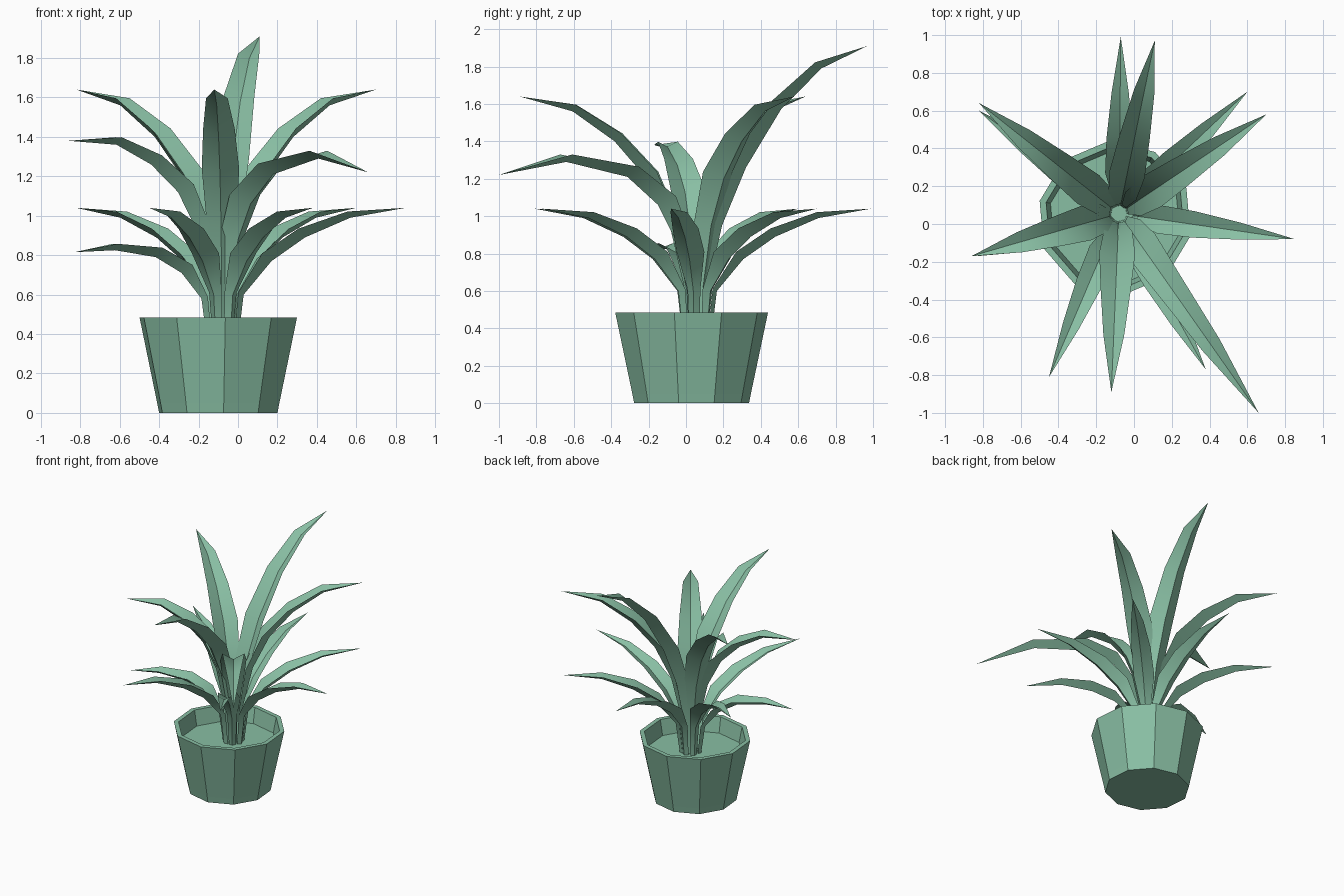
import bpy, bmesh, math
from mathutils import Vector

if "Cube" in bpy.data.objects:
    bpy.data.objects.remove(bpy.data.objects["Cube"])

mat = bpy.data.materials.new("green")
mat.diffuse_color = (0.25, 0.52, 0.37, 1)
mat.use_nodes = True
mat.node_tree.nodes["Principled BSDF"].inputs["Base Color"].default_value = mat.diffuse_color


def make_object(name, bm, smooth=False):
    bmesh.ops.recalc_face_normals(bm, faces=bm.faces)
    me = bpy.data.meshes.new(name)
    bm.to_mesh(me)
    bm.free()
    ob = bpy.data.objects.new(name, me)
    bpy.context.collection.objects.link(ob)
    me.materials.append(mat)
    if smooth:
        bpy.ops.object.select_all(action='DESELECT')
        ob.select_set(True)
        bpy.context.view_layer.objects.active = ob
        bpy.ops.object.shade_smooth_by_angle(angle=math.radians(35))
    return ob


# Ten-sided pot: outer wall, rim, inner wall and soil
def ring(bm, radius, z):
    angles = [math.radians(-85 + 36 * k) for k in range(10)]
    return [bm.verts.new((-0.1 + radius * math.cos(a), 0.03 + radius * math.sin(a), z)) for a in angles]


def bridge(bm, a, b):
    n = len(a)
    for i in range(n):
        j = (i + 1) % n
        bm.faces.new((a[i], a[j], b[j], b[i]))


bm = bmesh.new()
rings = [ring(bm, r, z) for r, z in
         ((0.308, 0), (0.318, 0.05), (0.41, 0.485), (0.375, 0.485), (0.35, 0.36))]
for lo, hi in zip(rings, rings[1:]):
    bridge(bm, lo, hi)
bm.faces.new(rings[0])
make_object("pot", bm)

bm = bmesh.new()
bm.faces.new(ring(bm, 0.352, 0.365))
make_object("soil", bm)

# Leaf: folded blade swept along a (distance, height) path, ending in a point
CENTRE = Vector((-0.08, 0.055, 0))


def leaf(name, tip_x, tip_y, path, widths):
    reach = Vector((tip_x, tip_y, 0)) - CENTRE
    out = reach.normalized()
    side = Vector((-out.y, out.x, 0))
    up = Vector((0, 0, 1))
    scale = reach.length / path[-1][0]
    pts = [CENTRE + out * r * (scale if i > 1 else 1) + up * z for i, (r, z) in enumerate(path)]
    bm = bmesh.new()
    rows = []
    for i, w in enumerate(widths):
        t = (pts[i + 1] - pts[max(i - 1, 0)]).normalized()
        n = t.cross(side)
        if n.dot(up - out) < 0:
            n = -n
        edge = n * w * 0.36
        section = (pts[i], pts[i] + side * w / 2 + edge,
                   pts[i] + n * w * 0.1, pts[i] - side * w / 2 + edge)
        rows.append([bm.verts.new(p) for p in section])
    for a, b in zip(rows, rows[1:]):
        bridge(bm, a, b)
    bm.faces.new(rows[0])
    tip = bm.verts.new(pts[-1])
    for k in range(4):
        bm.faces.new((rows[-1][k], rows[-1][(k + 1) % 4], tip))
    make_object(name, bm, smooth=True)


# Lower whorl of seven leaves
LOW_W = (0.05, 0.07, 0.15, 0.14, 0.09)
LOW = ((0.08, 0.36), (0.11, 0.6), (0.25, 0.77), (0.42, 0.89), (0.65, 0.99), (0.93, 1.04))
LOW_FLAT = ((0.08, 0.36), (0.11, 0.58), (0.22, 0.71), (0.36, 0.79), (0.58, 0.825), (0.8, 0.815))
for i, (x, y) in enumerate(((0.85, -0.08), (0.6, 0.7), (-0.07, 0.99), (-0.82, 0.6),
                            (-0.45, -0.81), (0.38, -0.77))):
    leaf(f"lower_leaf_{i + 1}", x, y, LOW, LOW_W)
leaf("lower_leaf_7", -0.83, -0.17, LOW_FLAT, LOW_W)

# Upper whorl of six taller leaves
UP_W = (0.05, 0.06, 0.15, 0.19, 0.16, 0.11)
STEM = ((0.05, 0.36), (0.06, 0.6))
UP = STEM + ((0.14, 0.95), (0.26, 1.2), (0.43, 1.4), (0.65, 1.56), (0.93, 1.64))
TALL = STEM + ((0.14, 0.95), (0.27, 1.26), (0.46, 1.57), (0.68, 1.79), (0.93, 1.91))
FLAT = STEM + ((0.13, 0.92), (0.23, 1.12), (0.37, 1.26), (0.55, 1.36), (0.8, 1.38))
DROOP = STEM + ((0.14, 0.88), (0.25, 1.06), (0.45, 1.21), (0.85, 1.29), (1.29, 1.22))
for name, x, y, path in (("right", 0.7, 0.58, UP), ("left", -0.82, 0.64, UP),
                         ("front", -0.12, -0.89, UP), ("back", 0.11, 0.97, TALL),
                         ("side", -0.86, -0.17, FLAT), ("drooping", 0.66, -1.0, DROOP)):
    leaf(f"upper_leaf_{name}", x, y, path, UP_W)
